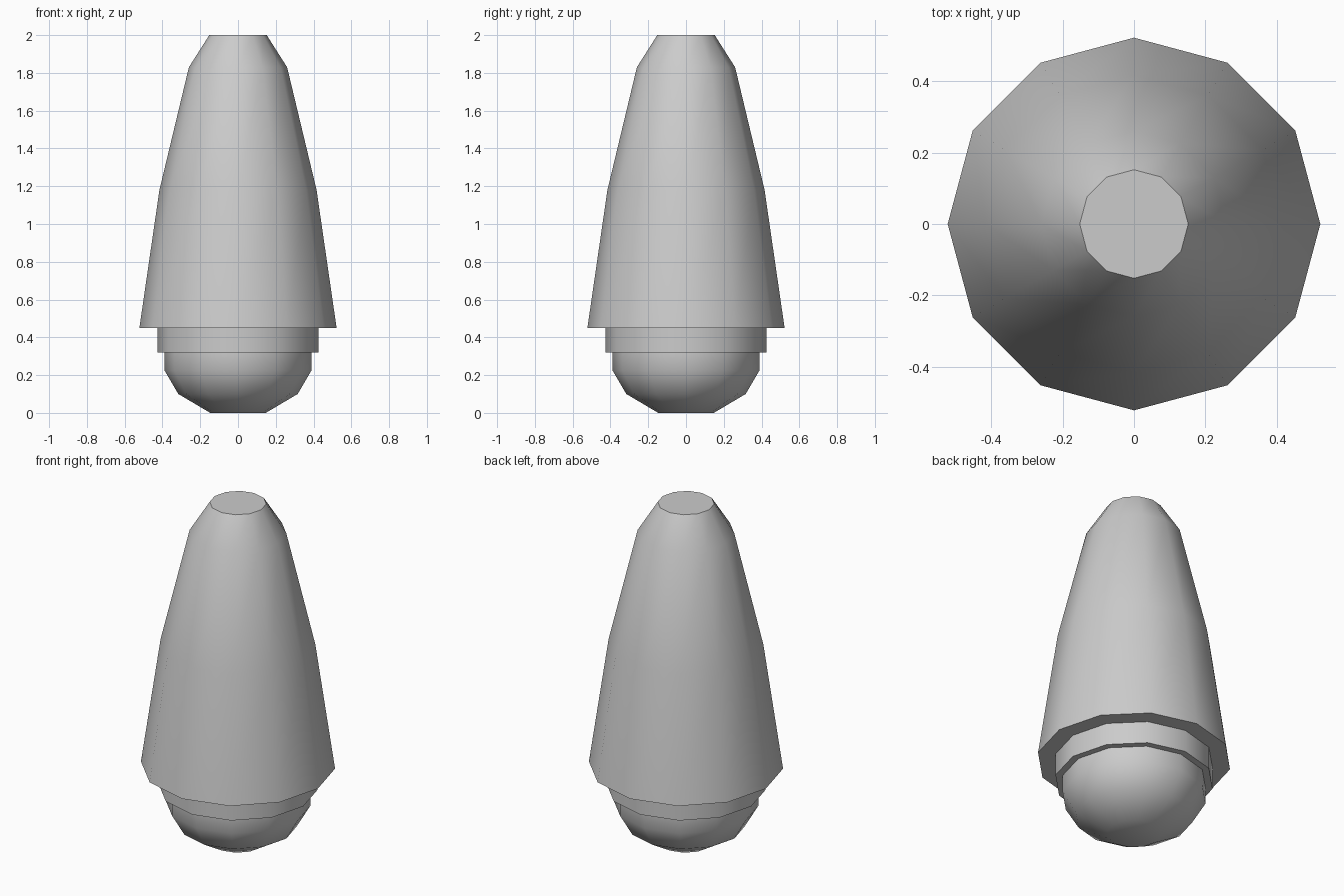
import bpy, bmesh
from math import cos, sin, tau, radians

if "Cube" in bpy.data.objects:
    bpy.data.objects.remove(bpy.data.objects["Cube"])

SIDES = 12

def lathe(name, profile, cap_bottom=False, cap_top=False):
    """Revolve (radius, height) points around z into a 12-sided shell."""
    bm = bmesh.new()
    rings = [[bm.verts.new((r * cos(tau * i / SIDES), r * sin(tau * i / SIDES), z))
              for i in range(SIDES)] for r, z in profile]
    for a, b in zip(rings, rings[1:]):
        for i in range(SIDES):
            j = (i + 1) % SIDES
            bm.faces.new((a[i], a[j], b[j], b[i]))
    if cap_bottom:
        bm.faces.new(rings[0][::-1])
    if cap_top:
        bm.faces.new(rings[-1])
    mesh = bpy.data.meshes.new(name)
    bm.to_mesh(mesh)
    bm.free()
    obj = bpy.data.objects.new(name, mesh)
    bpy.context.collection.objects.link(obj)
    bpy.ops.object.select_all(action='DESELECT')
    obj.select_set(True)
    bpy.context.view_layer.objects.active = obj
    bpy.ops.object.shade_smooth_by_angle(angle=radians(40))
    return obj

# Rounded bulb at the bottom
lathe("bulb", [(0.147, 0), (0.316, 0.10), (0.389, 0.225), (0.389, 0.32)], cap_bottom=True)

# Collar with its narrow underside rim
lathe("collar", [(0.389, 0.32), (0.427, 0.32), (0.427, 0.45)])

# Tapered body with underside rim and flat tip
lathe("tapered_body", [(0.427, 0.45), (0.522, 0.45), (0.416, 1.18),
                       (0.26, 1.83), (0.152, 2.0)], cap_top=True)
